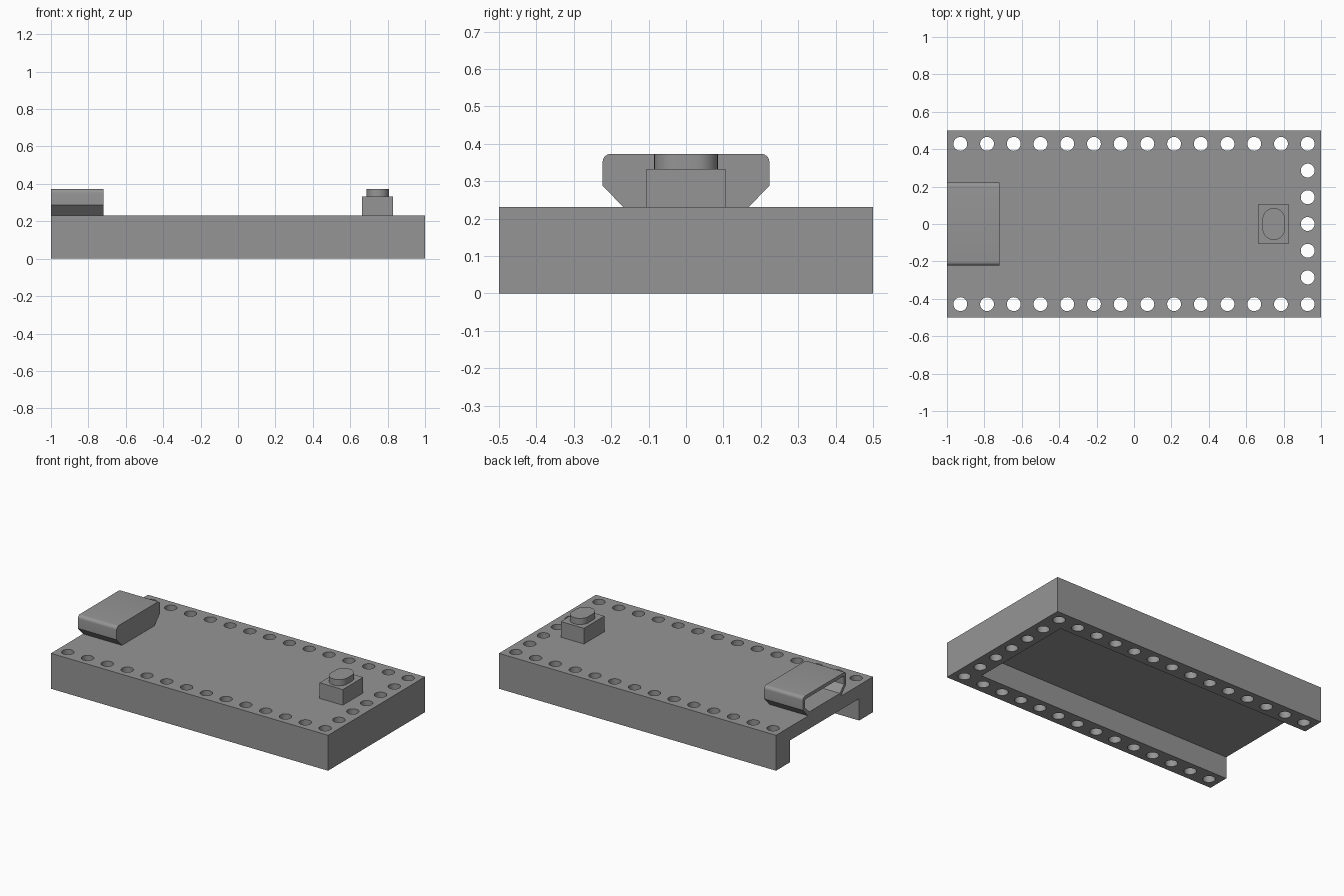
import bpy
import bmesh
from math import cos, sin, pi, radians
from mathutils import Matrix, Vector

old = bpy.data.objects.get("Cube")
if old:
    bpy.data.objects.remove(old, do_unlink=True)

GREY = (0.3, 0.3, 0.3, 1)
grey = bpy.data.materials.new("plain grey")
grey.use_nodes = True
grey.diffuse_color = GREY
grey.node_tree.nodes["Principled BSDF"].inputs["Base Color"].default_value = GREY

PITCH = 1 / 7            # hole spacing
TOP = 0.231              # upper face of the board


def add_box(bm, lo, hi):
    lo, hi = Vector(lo), Vector(hi)
    mat = Matrix.Translation((lo + hi) / 2) @ Matrix.Diagonal((*(hi - lo), 1))
    bmesh.ops.create_cube(bm, size=1, matrix=mat)


def add_prism(bm, ring, step):
    """Extrude a closed ring of points along step."""
    face = bm.faces.new([bm.verts.new(p) for p in ring])
    out = bmesh.ops.extrude_face_region(bm, geom=[face], use_keep_orig=True)
    moved = [v for v in out["geom"] if isinstance(v, bmesh.types.BMVert)]
    bmesh.ops.translate(bm, verts=moved, vec=step)


def finish(bm, name):
    bmesh.ops.recalc_face_normals(bm, faces=bm.faces)
    mesh = bpy.data.meshes.new(name)
    bm.to_mesh(mesh)
    bm.free()
    mesh.materials.append(grey)
    obj = bpy.data.objects.new(name, mesh)
    bpy.context.collection.objects.link(obj)
    return obj


def select(obj):
    bpy.ops.object.select_all(action="DESELECT")
    obj.select_set(True)
    bpy.context.view_layer.objects.active = obj


def cut(obj, cutter):
    mod = obj.modifiers.new("cut", "BOOLEAN")
    mod.operation = "DIFFERENCE"
    mod.solver = "EXACT"
    mod.object = cutter
    select(obj)
    bpy.ops.object.modifier_apply(modifier=mod.name)
    bpy.data.objects.remove(cutter, do_unlink=True)


def smooth(obj):
    select(obj)
    bpy.ops.object.shade_smooth_by_angle(angle=radians(30))


# Board with a hollow underside, open at one end, and a U of pin holes
bm = bmesh.new()
add_box(bm, (-1, -0.5, 0), (1, 0.5, TOP))
board = finish(bm, "board")

bm = bmesh.new()
add_box(bm, (-1.2, -0.5 + PITCH, -0.1), (1 - PITCH, 0.5 - PITCH, PITCH))
spots = [((i - 6.5) * PITCH, side * 3 * PITCH) for i in range(14) for side in (-1, 1)]
spots += [(6.5 * PITCH, j * PITCH) for j in range(-2, 3)]
for x, y in spots:
    bmesh.ops.create_cone(bm, cap_ends=True, segments=32, radius1=0.037, radius2=0.037,
                          depth=1, matrix=Matrix.Translation((x, y, 0.1)))
cut(board, finish(bm, "board_cutter"))
smooth(board)


# Socket shell: flat-bottomed, flared sides and rounded upper corners
def socket_ring(x, inset):
    r = 0.022 - inset * 0.5
    w, top = 0.223 - inset, 0.373 - inset
    half = [(0.168 - inset * 0.4, TOP + inset), (w, 0.288 + inset * 0.4)]
    for k in range(7):
        a = k * pi / 12
        half.append((w - r + r * cos(a), top - r + r * sin(a)))
    return [(x, y, z) for y, z in half] + [(x, -y, z) for y, z in reversed(half)]


bm = bmesh.new()
add_prism(bm, socket_ring(-1, 0), (0.28, 0, 0))
socket = finish(bm, "socket_shell")
bm = bmesh.new()
add_prism(bm, socket_ring(-1.1, 0.022), (0.36, 0, 0))
cut(socket, finish(bm, "socket_cutter"))
smooth(socket)

# Push button: square body with a rounded oblong cap
bm = bmesh.new()
add_box(bm, (0.663, -0.105, TOP), (0.83, 0.105, 0.333))
finish(bm, "button_body")

R = 0.06
bm = bmesh.new()
ring = []
for end in (1, -1):
    for k in range(17):
        a = k * pi / 16
        ring.append((0.747 + end * R * cos(a), end * (0.025 + R * sin(a)), 0.333))
add_prism(bm, ring, (0, 0, 0.04))
smooth(finish(bm, "button_cap"))
